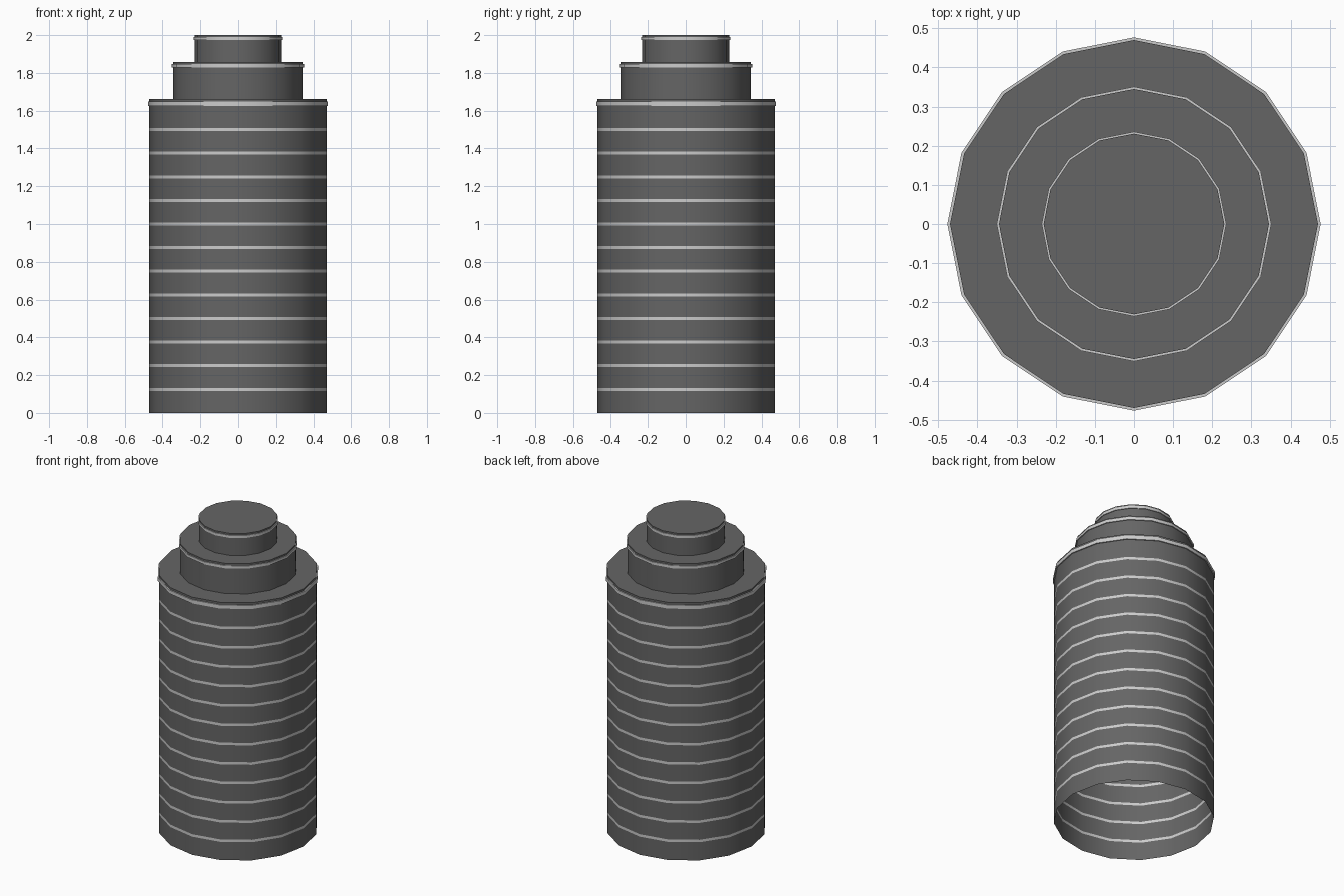
import bpy, bmesh, math

if "Cube" in bpy.data.objects:
    bpy.data.objects.remove(bpy.data.objects["Cube"])

SIDES = 16


def material(name, v):
    m = bpy.data.materials.new(name)
    m.diffuse_color = (v, v, v, 1)
    m.use_nodes = True
    m.node_tree.nodes["Principled BSDF"].inputs["Base Color"].default_value = m.diffuse_color
    return m


DARK = material("dark grey", 0.13)
LIGHT = material("light grey", 0.6)


def lathe(name, profile, mats, light_rows=(), closed=False, cap=False):
    """Spin (radius, z) points, listed bottom to top, into a 16-sided surface."""
    bm = bmesh.new()
    rings = []
    for r, z in profile:
        rings.append([bm.verts.new((r * math.cos(2 * math.pi * i / SIDES),
                                    r * math.sin(2 * math.pi * i / SIDES), z))
                      for i in range(SIDES)])
    n = len(rings)
    for k in range(n if closed else n - 1):
        a, b = rings[k], rings[(k + 1) % n]
        for i in range(SIDES):
            j = (i + 1) % SIDES
            f = bm.faces.new((a[i], a[j], b[j], b[i]))
            f.material_index = 1 if k in light_rows else 0
    if cap:
        bm.faces.new(rings[-1])
    me = bpy.data.meshes.new(name)
    bm.to_mesh(me)
    bm.free()
    for m in mats:
        me.materials.append(m)
    ob = bpy.data.objects.new(name, me)
    bpy.context.collection.objects.link(ob)
    bpy.ops.object.select_all(action='DESELECT')
    ob.select_set(True)
    bpy.context.view_layer.objects.active = ob
    bpy.ops.object.shade_smooth_by_angle(angle=math.radians(30))
    return ob


# Open-bottomed stepped tower; the stripes are bands of its wall
R1, R2, R3 = 0.47, 0.345, 0.231
profile = [(R1, 0)]
stripes = []
for k in range(1, 13):
    z = 0.125 * k
    stripes.append(len(profile))
    profile += [(R1, z - 0.008), (R1, z + 0.008)]
profile += [(R1, 1.663), (R2, 1.663), (R2, 1.858), (R3, 1.858), (R3, 2.0)]
lathe("tower", profile, [DARK, LIGHT], stripes, cap=True)

# Raised trim ring near the top of each tier
for name, r, out, z0, z1 in (("lower_trim", R1, 0.477, 1.626, 1.649),
                             ("middle_trim", R2, 0.351, 1.829, 1.846),
                             ("upper_trim", R3, 0.236, 1.973, 1.989)):
    lathe(name, [(r - 0.004, z0), (out, z0), (out, z1), (r - 0.004, z1)],
          [LIGHT], closed=True)
